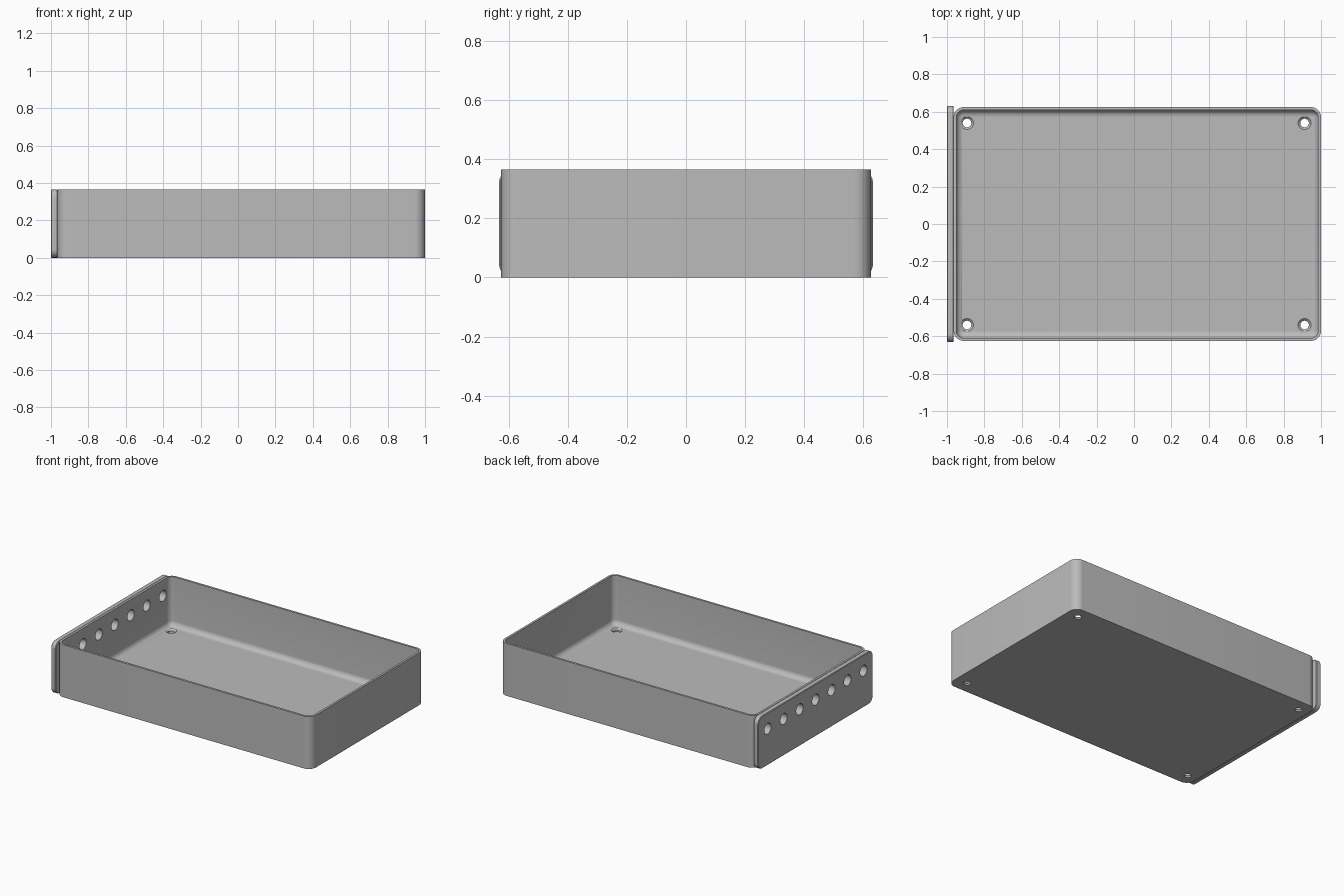
import bpy
import bmesh
import math
from mathutils import Matrix, Vector

if "Cube" in bpy.data.objects:
    bpy.data.objects.remove(bpy.data.objects["Cube"])

HEIGHT = 0.365
FLOOR = 0.022
WALL = 0.015
FILLET = 0.036
TRAY_X = (-0.965, 1.0)
TRAY_HALF_Y = 0.625
PLATE_HALF_Y = 0.632

grey = bpy.data.materials.new("plain grey")
grey.use_nodes = True
colour = (0.5, 0.5, 0.5, 1)
grey.diffuse_color = colour
grey.node_tree.nodes["Principled BSDF"].inputs["Base Color"].default_value = colour


def rounded_rect(half_a, half_b, radius, steps=10):
    """Counter-clockwise outline of a rectangle with round corners."""
    points = []
    for corner, (sa, sb) in enumerate(((1, 1), (-1, 1), (-1, -1), (1, -1))):
        for i in range(steps + 1):
            t = (corner + i / steps) * math.pi / 2
            points.append((sa * (half_a - radius) + radius * math.cos(t),
                           sb * (half_b - radius) + radius * math.sin(t)))
    return points


def loft(name, rings):
    """Skin a stack of equal outlines and cap both ends."""
    bm = bmesh.new()
    loops = [[bm.verts.new(p) for p in ring] for ring in rings]
    for low, high in zip(loops, loops[1:]):
        for i in range(len(low)):
            j = (i + 1) % len(low)
            bm.faces.new((low[i], low[j], high[j], high[i]))
    bm.faces.new(loops[0][::-1])
    bm.faces.new(loops[-1])
    bmesh.ops.recalc_face_normals(bm, faces=bm.faces)
    return finish(name, bm)


def finish(name, bm):
    mesh = bpy.data.meshes.new(name)
    bm.to_mesh(mesh)
    bm.free()
    mesh.materials.append(grey)
    obj = bpy.data.objects.new(name, mesh)
    bpy.context.collection.objects.link(obj)
    return obj


def cut_holes(target, places, r_low, r_high, depth, axis="Z"):
    """Drill a row of cylinders or cones through the target."""
    bm = bmesh.new()
    turn = Matrix.Rotation(math.pi / 2, 4, "Y") if axis == "X" else Matrix()
    for place in places:
        bmesh.ops.create_cone(bm, cap_ends=True, segments=32, radius1=r_low,
                              radius2=r_high, depth=depth,
                              matrix=Matrix.Translation(Vector(place)) @ turn)
    cutter = finish("hole_cutter", bm)
    cutter.hide_render = True
    mod = target.modifiers.new("holes", "BOOLEAN")
    mod.operation = "DIFFERENCE"
    mod.solver = "EXACT"
    mod.object = cutter
    bpy.context.view_layer.objects.active = target
    bpy.ops.object.modifier_apply(modifier=mod.name)
    bpy.data.objects.remove(cutter)


# Open tray: outer wall, thin rim, inner wall and a rounded floor edge
centre_x = sum(TRAY_X) / 2
half_x = (TRAY_X[1] - TRAY_X[0]) / 2


def tray_ring(inset, z):
    outline = rounded_rect(half_x - inset, TRAY_HALF_Y - inset, 0.055 - inset)
    return [(x + centre_x, y, z) for x, y in outline]


rings = [tray_ring(0, 0), tray_ring(0, HEIGHT), tray_ring(WALL, HEIGHT)]
for i in range(9):
    t = i / 8 * math.pi / 2
    rings.append(tray_ring(WALL + FILLET * (1 - math.cos(t)),
                           FLOOR + FILLET * (1 - math.sin(t))))
tray = loft("tray", rings)

# End plate with round corners and slightly softened edges
plate_rings = []
for x, inset in ((-1, 0.004), (-0.996, 0), (-0.968, 0), (-0.964, 0.004)):
    outline = rounded_rect(PLATE_HALF_Y - inset, HEIGHT / 2 - inset, 0.045 - inset)
    plate_rings.append([(x, y, z + HEIGHT / 2) for y, z in outline])
plate = loft("end_plate", plate_rings)

# Countersunk screw holes in the floor corners
corners = [(x, y) for x in (-0.893, 0.912) for y in (-0.54, 0.54)]
cut_holes(tray, [(x, y, 0) for x, y in corners], 0.023, 0.023, 0.2)
cut_holes(tray, [(x, y, FLOOR - 0.005) for x, y in corners], 0.021, 0.037, 0.014)

# Row of seven round openings through the plate and the wall behind it
row = [(-0.97, 0.176 * i, 0.255) for i in range(-3, 4)]
for part in (tray, plate):
    cut_holes(part, row, 0.038, 0.038, 0.14, "X")

# Smooth the curves, keep the edges crisp
for part in (tray, plate):
    bpy.ops.object.select_all(action="DESELECT")
    part.select_set(True)
    bpy.context.view_layer.objects.active = part
    bpy.ops.object.shade_smooth_by_angle(angle=math.radians(30))
